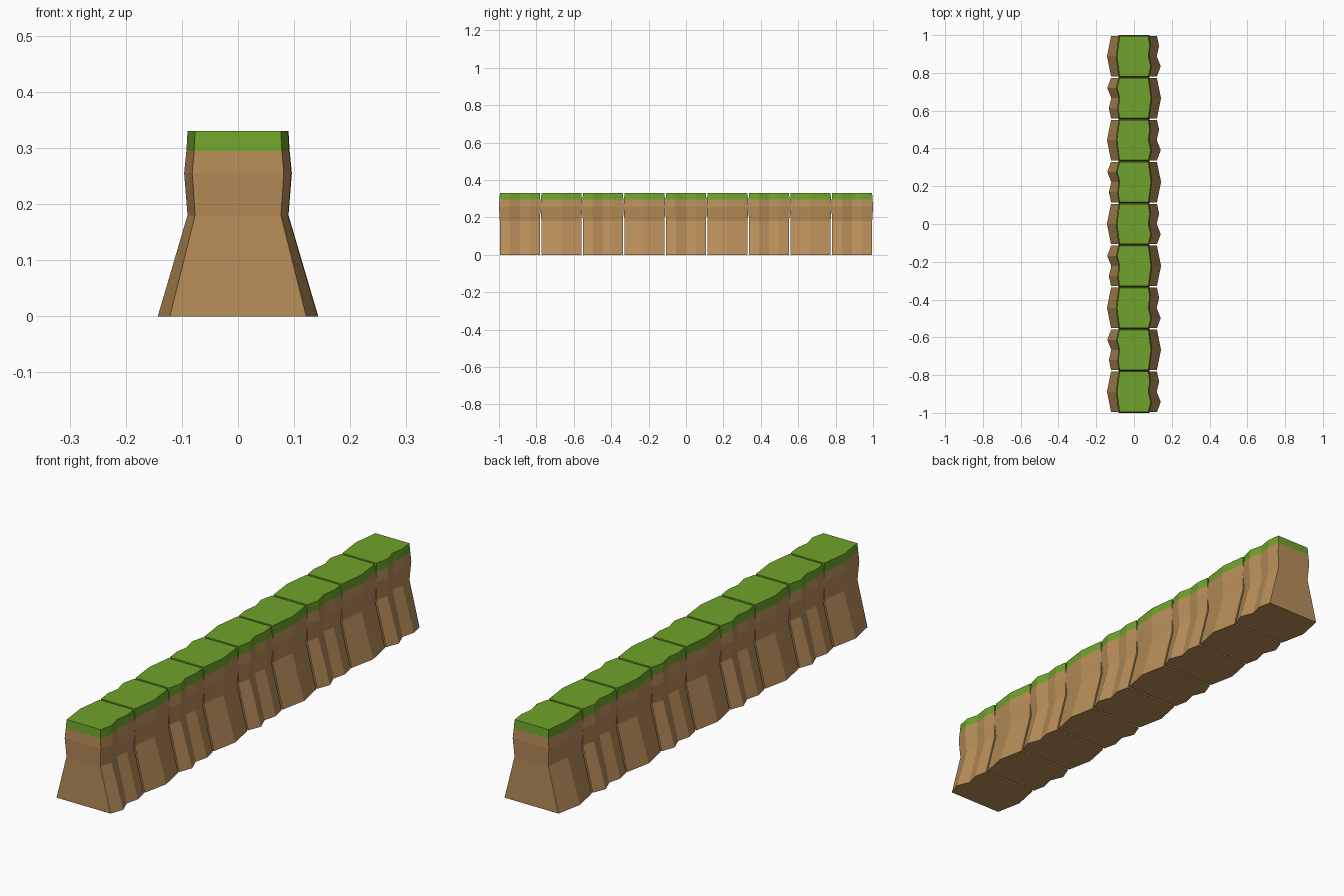
import bpy, bmesh

if "Cube" in bpy.data.objects:
    bpy.data.objects.remove(bpy.data.objects["Cube"])

def material(name, rgb):
    m = bpy.data.materials.new(name)
    m.diffuse_color = (*rgb, 1)
    m.use_nodes = True
    m.node_tree.nodes["Principled BSDF"].inputs["Base Color"].default_value = m.diffuse_color
    return m

EARTH = material("earth", (0.48, 0.27, 0.10))
GRASS = material("grass", (0.16, 0.37, 0.025))

# Footprint as fractions of half width / half length, counter-clockwise
OUTLINE = [(0.85, -1), (0.99, -0.5), (0.84, 0), (0.93, 0.5), (0.85, 1),
           (-0.85, 1), (-1, 0), (-0.85, -1)]
# Height, half width, half length of each ring
LEVELS = [(0, 0.143, 0.107), (0.18, 0.09, 0.107), (0.255, 0.096, 0.1115),
          (0.295, 0.092, 0.1095), (0.33, 0.09, 0.1065)]
COUNT = 9
PITCH = (2 - 2 * 0.1115) / (COUNT - 1)

def cliff_block(index):
    """One earth block with a grass cap; every other block is turned round."""
    turn = 1 if index % 2 == 0 else -1
    y0 = (index - (COUNT - 1) / 2) * PITCH
    bm = bmesh.new()
    rings = [[bm.verts.new((turn * x * w, y0 + turn * y * l, z)) for x, y in OUTLINE]
             for z, w, l in LEVELS]
    n = len(OUTLINE)
    for k in range(len(rings) - 1):
        for i in range(n):
            j = (i + 1) % n
            f = bm.faces.new((rings[k][i], rings[k][j], rings[k + 1][j], rings[k + 1][i]))
            f.material_index = int(k == len(rings) - 2)
    bm.faces.new(rings[0][::-1])
    bm.faces.new(rings[-1]).material_index = 1
    bmesh.ops.recalc_face_normals(bm, faces=bm.faces[:])
    me = bpy.data.meshes.new("cliff_block")
    bm.to_mesh(me)
    bm.free()
    me.materials.append(EARTH)
    me.materials.append(GRASS)
    ob = bpy.data.objects.new(f"cliff_block_{index + 1}", me)
    bpy.context.collection.objects.link(ob)

# Row of blocks
for i in range(COUNT):
    cliff_block(i)
